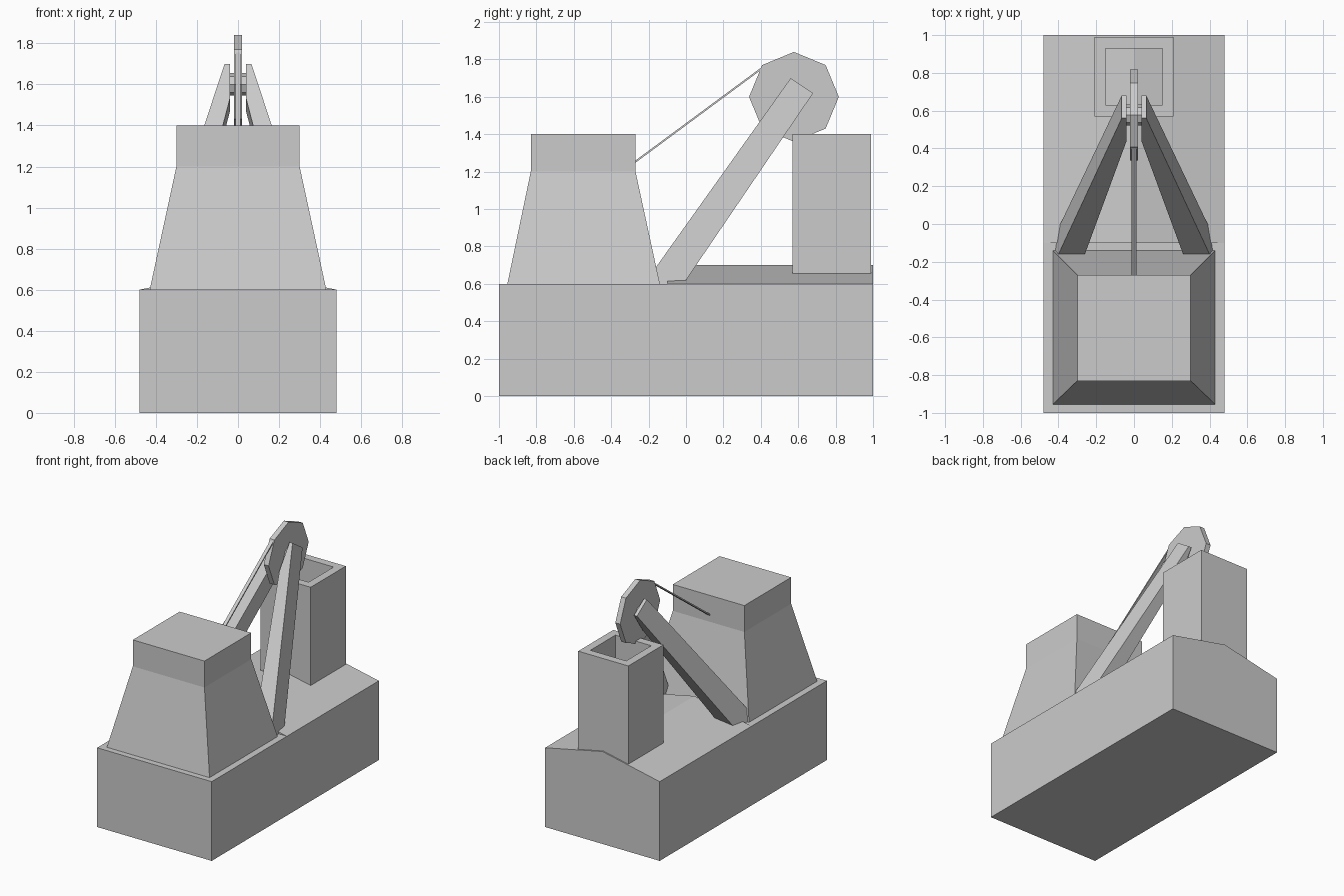
import bpy, bmesh, math
from mathutils import Vector

if "Cube" in bpy.data.objects:
    bpy.data.objects.remove(bpy.data.objects["Cube"])


def finish(name, bm):
    bmesh.ops.recalc_face_normals(bm, faces=bm.faces)
    mesh = bpy.data.meshes.new(name)
    bm.to_mesh(mesh)
    bm.free()
    ob = bpy.data.objects.new(name, mesh)
    bpy.context.collection.objects.link(ob)
    return ob


def skin(bm, rings):
    # joins matching rings of points into a closed solid
    loops = [[bm.verts.new(p) for p in r] for r in rings]
    n = len(loops[0])
    for a, b in zip(loops, loops[1:]):
        for i in range(n):
            j = (i + 1) % n
            bm.faces.new((a[i], a[j], b[j], b[i]))
    bm.faces.new(loops[0])
    bm.faces.new(loops[-1])


def loft(name, rings):
    bm = bmesh.new()
    skin(bm, rings)
    return finish(name, bm)


def rect(x, y0, y1, z):
    return [(-x, y0, z), (x, y0, z), (x, y1, z), (-x, y1, z)]


def wheel_ring(x, radius, y=0.577, z=1.6, sides=8):
    return [(x, y + radius * math.cos(i * math.tau / sides),
             z + radius * math.sin(i * math.tau / sides)) for i in range(sides)]


# main building and the gabled roof over its rear half
loft("base_block", [rect(0.48, -1, 1, 0), rect(0.48, -1, 1, 0.6)])
loft("gable_roof", [[(-0.48, y, 0.6), (0.48, y, 0.6), (0, y, 0.7)] for y in (-0.1, 1)])

# tapered tower with straight cap
loft("tower", [rect(0.43, -0.955, -0.14, 0.6), rect(0.3, -0.83, -0.27, 1.2),
               rect(0.3, -0.83, -0.27, 1.4)])

# hollow shaft: outer wall, rim, inner wall and floor
loft("shaft", [rect(0.21, 0.57, 0.99, 0.62), rect(0.21, 0.57, 0.99, 1.4),
               rect(0.15, 0.63, 0.93, 1.4), rect(0.15, 0.63, 0.93, 0.66)])

# winding wheel and axle
loft("winding_wheel", [wheel_ring(x, 0.24) for x in (-0.02, 0.02)])
loft("wheel_axle", [wheel_ring(x, 0.055) for x in (-0.05, 0.05)])

# leaning leg edges, each as (foot, head): front outer, front inner, back inner, back outer
edges = [((0.4, -0.16, 0.69), (0.065, 0.56, 1.70)),
         ((0.26, -0.16, 0.69), (-0.005, 0.56, 1.70)),
         ((0.26, 0.0, 0.62), (0.0, 0.68, 1.62)),
         ((0.39, 0.0, 0.62), (0.065, 0.68, 1.62))]
bm = bmesh.new()
skin(bm, [[Vector(a).lerp(Vector(b), t) for a, b in edges] for t in (-0.1, 1)])
# trim the heads flat beside the wheel
cut = bmesh.ops.bisect_plane(bm, geom=bm.verts[:] + bm.edges[:] + bm.faces[:],
                             plane_co=(0.04, 0, 0), plane_no=(1, 0, 0), clear_inner=True)
rim = [e for e in cut["geom_cut"] if isinstance(e, bmesh.types.BMEdge)]
bmesh.ops.contextual_create(bm, geom=rim)
legs = finish("support_legs", bm)
legs.modifiers.new("mirror", "MIRROR").use_mirror_merge = False

# cable from tower to wheel
loft("cable", [[(sx * 0.013, y, z + dz) for sx, dz in
                ((-1, -0.006), (1, -0.006), (1, 0.006), (-1, 0.006))]
               for y, z in ((-0.275, 1.25), (0.415, 1.76))])
